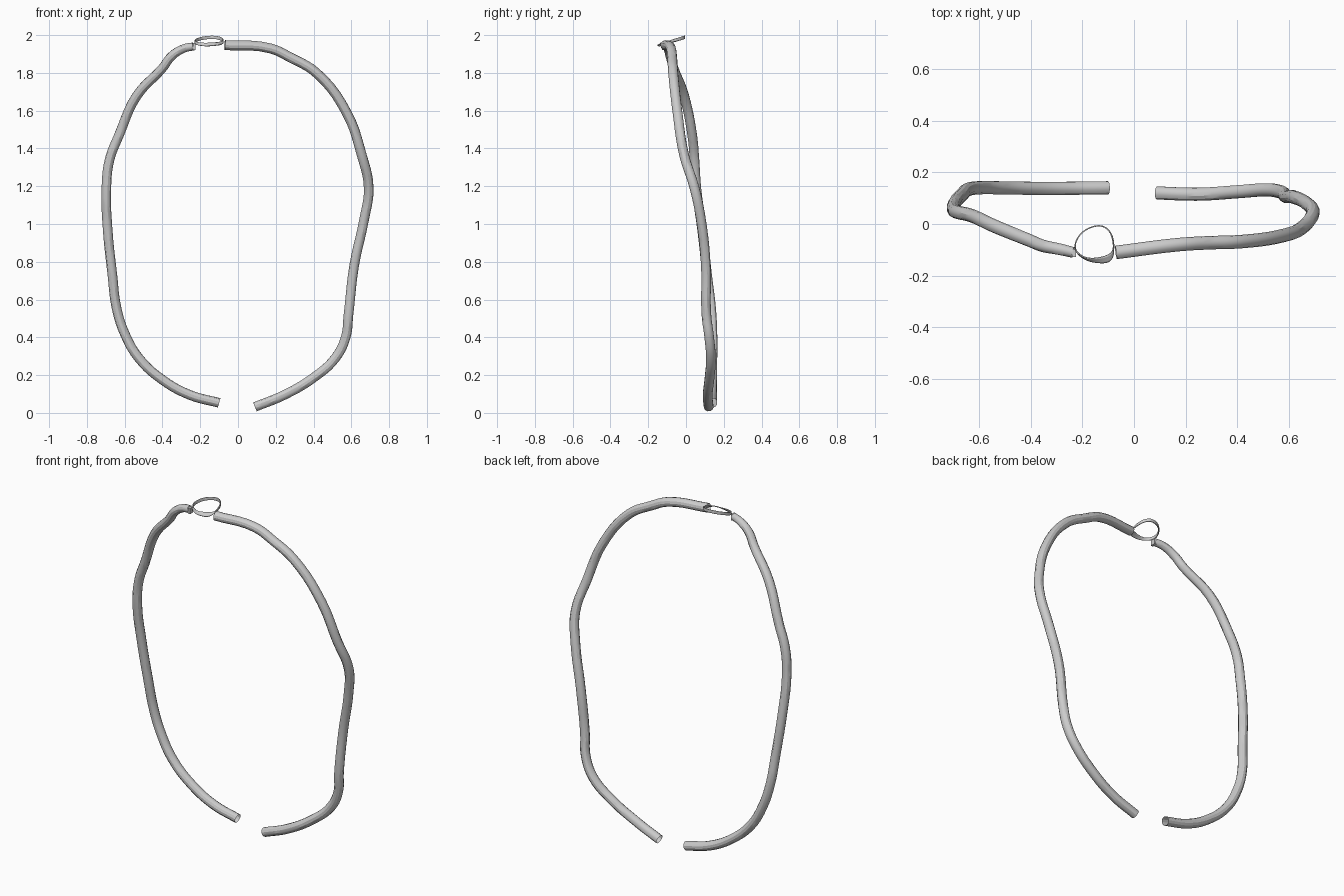
import bpy, bmesh

if "Cube" in bpy.data.objects:
    bpy.data.objects.remove(bpy.data.objects["Cube"])


def tube(name, points, radius):
    """Open-ended smooth tube through (x, y, z, radius factor) points."""
    cu = bpy.data.curves.new(name, 'CURVE')
    cu.dimensions = '3D'
    cu.bevel_depth = radius
    cu.bevel_resolution = 4
    cu.resolution_u = 5
    sp = cu.splines.new('BEZIER')
    sp.bezier_points.add(len(points) - 1)
    for bp, (x, y, z, r) in zip(sp.bezier_points, points):
        bp.co = (x, y, z)
        bp.radius = r
        bp.handle_left_type = bp.handle_right_type = 'AUTO'
    ob = bpy.data.objects.new(name, cu)
    bpy.context.collection.objects.link(ob)
    bpy.ops.object.select_all(action='DESELECT')
    ob.select_set(True)
    bpy.context.view_layer.objects.active = ob
    bpy.ops.object.convert(target='MESH')
    bpy.ops.object.shade_smooth_by_angle()


# Right half of the cord
tube("right_cord", [
    (-.07, -.11, 1.947, 1), (.17, -.08, 1.93, 1), (.28, -.073, 1.88, 1),
    (.415, -.068, 1.80, 1), (.575, -.045, 1.59, 1), (.655, -.01, 1.365, 1),
    (.692, .045, 1.19, 1), (.667, .08, 1.02, 1), (.615, .105, .78, 1),
    (.585, .108, .52, 1), (.57, .123, .40, 1), (.515, .132, .29, 1),
    (.405, .125, .19, 1), (.245, .115, .095, 1), (.09, .12, .032, 1)], .026)

# Left half of the cord, slightly thinner at its top end
tube("left_cord", [
    (-.235, -.11, 1.94, .8), (-.285, -.098, 1.93, .85), (-.35, -.085, 1.89, .92),
    (-.40, -.065, 1.825, .95), (-.535, -.01, 1.68, 1), (-.63, .033, 1.47, 1),
    (-.68, .045, 1.34, 1), (-.697, .055, 1.19, 1), (-.69, .085, .97, 1),
    (-.665, .112, .73, 1), (-.643, .133, .555, 1), (-.60, .14, .42, 1),
    (-.525, .14, .29, 1), (-.40, .138, .175, 1), (-.255, .138, .095, 1),
    (-.10, .14, .053, 1)], .026)

# Thin tilted clasp ring: a band whose lower edge flares out at the front
outline = [(-.14, -.003, 0), (-.19, -.02, 0), (-.222, -.055, 0),
           (-.231, -.09, 0), (-.218, -.115, .003), (-.18, -.136, .008),
           (-.13, -.13, .022), (-.088, -.117, .033), (-.076, -.09, .02),
           (-.082, -.045, 0), (-.105, -.012, 0)]
bm = bmesh.new()
rows = []
for x, y, flare in outline:
    z = 1.991 + .31 * y
    rows.append((bm.verts.new((x, y, z + .008)),
                 bm.verts.new((x, y - flare, z - .009 + flare * .1))))
for i, (a, b) in enumerate(rows):
    c, d = rows[(i + 1) % len(rows)]
    bm.faces.new((a, b, d, c))
bmesh.ops.recalc_face_normals(bm, faces=bm.faces)
me = bpy.data.meshes.new("clasp_ring")
bm.to_mesh(me)
bm.free()
ring = bpy.data.objects.new("clasp_ring", me)
bpy.context.collection.objects.link(ring)
sub = ring.modifiers.new("round", 'SUBSURF')
sub.levels = sub.render_levels = 2
sol = ring.modifiers.new("thickness", 'SOLIDIFY')
sol.thickness = .005
sol.offset = 0
for p in me.polygons:
    p.use_smooth = True

# Small clasp tab joining the ring to the left cord
bpy.ops.mesh.primitive_cube_add(size=1, location=(-.232, -.112, 1.938))
tab = bpy.context.object
tab.name = "clasp_tab"
tab.scale = (.014, .03, .034)
